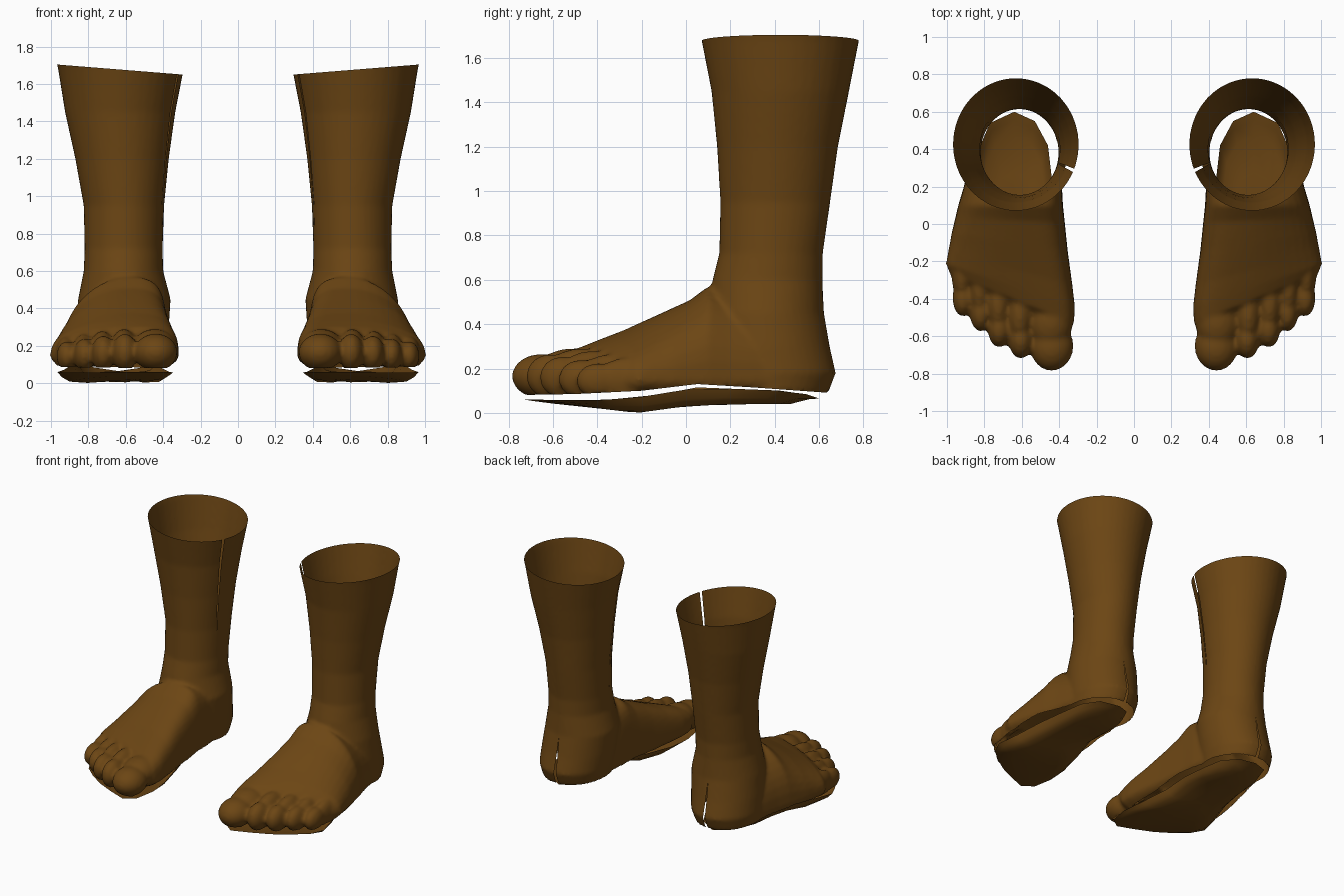
import bpy, bmesh, math
from mathutils import Vector, Matrix

cube = bpy.data.objects.get("Cube")
if cube:
    bpy.data.objects.remove(cube, do_unlink=True)

skin = bpy.data.materials.new("brown_skin")
skin.use_nodes = True
BROWN = (0.15, 0.061, 0.007, 1)
skin.diffuse_color = BROWN
bsdf = skin.node_tree.nodes["Principled BSDF"]
bsdf.inputs["Base Color"].default_value = BROWN
bsdf.inputs["Roughness"].default_value = 0.8


def interp(table, v):
    """Piecewise linear lookup in (key, value) pairs sorted by key."""
    if v <= table[0][0]:
        return table[0][1]
    for (a, fa), (b, fb) in zip(table, table[1:]):
        if v <= b:
            return fa + (fb - fa) * (v - a) / (b - a)
    return table[-1][1]


def spow(v, p):
    return math.copysign(abs(v) ** p, v)


def loft(bm, rings):
    """Closed solid through a list of point rings."""
    rows = [[bm.verts.new(p) for p in ring] for ring in rings]
    n = len(rows[0])
    for r, q in zip(rows, rows[1:]):
        for i in range(n):
            bm.faces.new((r[i], r[(i + 1) % n], q[(i + 1) % n], q[i]))
    bm.faces.new(rows[0])
    bm.faces.new(rows[-1])


def ball(bm, centre, radii):
    m = Matrix.Translation(centre) @ Matrix.Diagonal((*radii, 1))
    bmesh.ops.create_uvsphere(bm, u_segments=24, v_segments=16, radius=1, matrix=m)


def add_object(name, mesh):
    obj = bpy.data.objects.new(name, mesh)
    bpy.context.scene.collection.objects.link(obj)
    return obj


def add_pair(name, bm):
    """Left part from the bmesh, right part as its mirror image."""
    for side, sx in (("left", 1), ("right", -1)):
        mesh = bpy.data.meshes.new(f"{side}_{name}")
        bm.to_mesh(mesh)
        if sx < 0:
            mesh.transform(Matrix.Diagonal((-1, 1, 1, 1)))
            mesh.flip_normals()
        mesh.materials.clear()
        mesh.materials.append(skin)
        mesh.shade_smooth()
        add_object(f"{side}_{name}", mesh)


N = 40
ANGLES = [2 * math.pi * i / N for i in range(N)]
solid = bmesh.new()

# Leg and heel: z, inner x, outer x, front y, back y
LEG = [(1.80, .26, .99, .045, .81), (1.68, .29, .962, .07, .78),
       (1.45, .335, .925, .115, .735), (1.2, .37, .87, .14, .685),
       (.95, .395, .825, .155, .65), (.72, .403, .82, .15, .617),
       (.6, .40, .825, .12, .615), (.45, .36, .855, .1, .622),
       (.3, .37, .87, .1, .648), (.18, .385, .875, .1, .675),
       (.1, .40, .865, .1, .645), (.05, .44, .83, .12, .60)]
loft(solid, [[((a + b) / 2 + (b - a) / 2 * math.cos(t),
               (f + k) / 2 + (k - f) / 2 * math.sin(t), z) for t in ANGLES]
             for z, a, b, f, k in LEG])

# Instep: y, inner x, outer x, top z, sideways slant
INSTEP = [(.42, .42, .86, .5, 0), (.2, .385, .91, .545, 0), (.1, .38, .94, .57, 0),
          (.02, .37, .955, .508, .05), (-.1, .355, .975, .45, .15),
          (-.25, .33, .995, .375, .25), (-.34, .316, 1.006, .335, .33),
          (-.41, .32, .985, .30, .4), (-.46, .36, .93, .24, .42)]


def instep_ring(y, a, b, top, slant):
    ring = []
    for t in ANGLES:
        c, s = math.cos(t), math.sin(t)
        x = (a + b) / 2 + (b - a) / 2 * spow(c, .8)
        if s > 0:
            x -= .09 * s * s
        z = .15 + ((top - .15) * spow(s, .85) if s > 0 else .1 * s)
        ring.append((x, y + slant * (x - .62), z))
    return ring


loft(solid, [instep_ring(*row) for row in INSTEP])

# Toes: x, tip y, half width, top z; each has a joint and a rounded tip
TOES = [(.44, -.785, .116, .29), (.605, -.72, .067, .29), (.72, -.66, .063, .28),
        (.82, -.575, .058, .265), (.915, -.495, .055, .25)]
for x, tip, r, top in TOES:
    length = r * .5 + .075
    ball(solid, (x, tip + length, (top + .04) / 2), (r, length, (top - .09) / 2))
    ball(solid, (x + .005, tip + length + .14, top - .1), (r * 1.03, .16, .1))

# Fuse the solids into one smooth skin
bmesh.ops.recalc_face_normals(solid, faces=solid.faces)
raw = bpy.data.meshes.new("raw_foot")
solid.to_mesh(raw)
solid.free()
helper = add_object("raw_foot", raw)
remesh = helper.modifiers.new("fuse", "REMESH")
remesh.mode = "VOXEL"
remesh.voxel_size = .015
soften = helper.modifiers.new("soften", "SMOOTH")
soften.factor = .5
soften.iterations = 3
fused = bpy.data.meshes.new_from_object(
    helper.evaluated_get(bpy.context.evaluated_depsgraph_get()))
bpy.data.objects.remove(helper, do_unlink=True)
bpy.data.meshes.remove(raw)

foot = bmesh.new()
foot.from_mesh(fused)
bpy.data.meshes.remove(fused)


def bisect(point, normal, clear=False):
    bmesh.ops.bisect_plane(foot, geom=foot.verts[:] + foot.edges[:] + foot.faces[:],
                           plane_co=point, plane_no=normal, clear_outer=clear)


# Open, slightly tilted top of the leg
bisect((.29, 0, 1.65), (-.08, 0, 1), True)

# Open underside with a wavy rim
RIM = [(-.78, .08), (-.5, .085), (-.2, .1), (.05, .13), (.3, .115), (.65, .09)]
under = [f for f in foot.faces
         if f.calc_center_median().z < interp(RIM, f.calc_center_median().y)]
bmesh.ops.delete(foot, geom=under, context="FACES")
for v in foot.verts:
    if v.is_boundary and v.co.z < .3:
        v.co.z = interp(RIM, v.co.y)


def slit(point, outward, taper):
    """Wedge-shaped slit that starts at the point and widens along z."""
    p, d = Vector(point), Vector(outward).normalized()
    across = Vector((-d.y, d.x, 0))
    for sign in (1, -1):
        bisect(p, across + Vector((0, 0, sign * taper)))
    gone = []
    for f in foot.faces:
        c = f.calc_center_median() - p
        if c.dot(d) > 0 and abs(c.dot(across)) < taper * c.z:
            gone.append(f)
    bmesh.ops.delete(foot, geom=gone, context="FACES")


# Seams on the inner shin and behind the heel
slit((.63, .43, .75), (-.3, -.14, 0), .01)
slit((.62, .4, .44), (0, 1, 0), -.03)
add_pair("foot", foot)
foot.free()

# Sole: shallow dish just below the rim
OUTLINE = [(.64, .6), (.77, .54), (.83, .4), (.85, .2), (.88, 0), (.93, -.2),
           (.965, -.36), (.92, -.46), (.83, -.54), (.71, -.62), (.58, -.68),
           (.45, -.73), (.37, -.67), (.345, -.52), (.365, -.35), (.41, -.12),
           (.43, .05), (.44, .25), (.46, .42), (.53, .55)]
EDGE = [(-.73, .06), (-.5, .058), (-.3, .06), (-.1, .085), (.05, .115),
        (.3, .105), (.5, .098), (.6, .065)]
BED = [(-.72, .05), (-.5, .035), (-.35, .015), (-.22, 0), (0, .03), (.2, .04),
       (.5, .04), (.6, .055)]
sole = bmesh.new()
rows = []
for scale in (1, .93, .8, .5, .2):
    row = []
    for x, y in OUTLINE:
        x, y = .64 + (x - .64) * scale, -.05 + (y + .05) * scale
        lift = max(0, (1 - scale) / .2)
        mix = max(0, 1 - lift) ** 2
        arch = .05 * max(0, .64 - x) / .2 * math.exp(-((y - .08) / .15) ** 2)
        z = interp(EDGE, y) * mix + (interp(BED, y) + arch) * (1 - mix)
        row.append(sole.verts.new((x, y, z)))
    rows.append(row)
count = len(OUTLINE)
for r, q in zip(rows, rows[1:]):
    for i in range(count):
        sole.faces.new((r[i], r[(i + 1) % count], q[(i + 1) % count], q[i]))
sole.faces.new(rows[-1])
sole.normal_update()
bmesh.ops.reverse_faces(sole, faces=[f for f in sole.faces if f.normal.z > 0])
add_pair("sole", sole)
sole.free()
